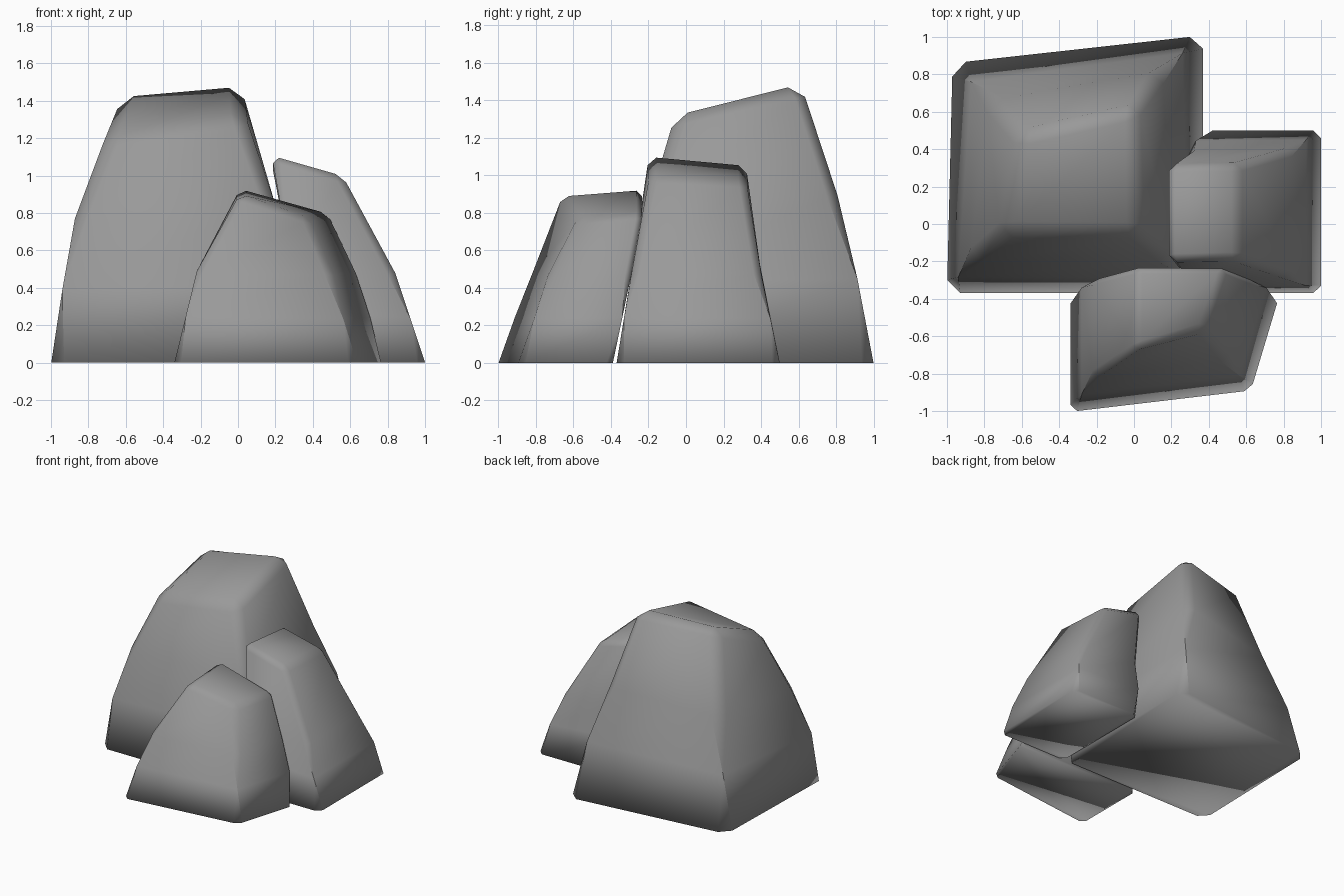
import bpy, bmesh
from mathutils import Vector

if "Cube" in bpy.data.objects:
    bpy.data.objects.remove(bpy.data.objects["Cube"])

stone = bpy.data.materials.new("grey stone")
stone.diffuse_color = (0.32, 0.32, 0.32, 1)
stone.use_nodes = True
stone.node_tree.nodes["Principled BSDF"].inputs["Base Color"].default_value = stone.diffuse_color


def rock(name, base, mid, top, chamfer):
    """Tapering four-sided boulder; corners run front-left, front-right, back-right, back-left."""
    base = [Vector((x, y, 0)) for x, y in base]
    mid = [Vector(p) for p in mid]
    low = [(a + b) / 2 for a, b in zip(base, mid)]
    bm = bmesh.new()
    rings = [[bm.verts.new(p) for p in ring]
             for ring in (base, low, mid, [Vector(p) for p in top])]
    for a, b in zip(rings, rings[1:]):
        for i in range(4):
            j = (i + 1) % 4
            bm.faces.new((a[i], a[j], b[j], b[i]))
    bm.faces.new(rings[-1])
    bm.faces.new(rings[0][::-1])
    # chamfer the upright corners and the top rim
    edges = [bm.edges.get((a[i], b[i])) for a, b in zip(rings, rings[1:]) for i in range(4)]
    edges += [bm.edges.get((rings[-1][i], rings[-1][i - 1])) for i in range(4)]
    bmesh.ops.bevel(bm, geom=edges, offset=chamfer, offset_type='OFFSET',
                    segments=1, profile=0.5, affect='EDGES', clamp_overlap=True)
    bmesh.ops.recalc_face_normals(bm, faces=bm.faces)
    for f in bm.faces:
        f.smooth = True
    mesh = bpy.data.meshes.new(name)
    bm.to_mesh(mesh)
    bm.free()
    mesh.materials.append(stone)
    obj = bpy.data.objects.new(name, mesh)
    bpy.context.collection.objects.link(obj)
    return obj


# tall boulder at the back left
rock("large_rock",
     [(-1, -.37), (.37, -.37), (.37, 1.008), (-.97, .86)],
     [(-.88, -.2, .77), (.2, -.2, .85), (.15, .82, .9), (-.77, .66, .83)],
     [(-.70, -.05, 1.22), (.03, -.06, 1.33), (.02, .63, 1.49), (-.62, .48, 1.45)], .07)

# medium boulder on the right, leaning against the tall one
rock("medium_rock",
     [(.38, -.37), (1, -.37), (1, .5), (.38, .5)],
     [(.28, -.28, .55), (.84, -.29, .48), (.84, .40, .48), (.28, .39, .55)],
     [(.18, -.2, 1.11), (.56, -.19, 1.0), (.56, .32, .97), (.18, .32, 1.06)], .04)

# small boulder in front, leaning back
rock("small_rock",
     [(-.34, -1.004), (.625, -.89), (.775, -.39), (-.34, -.39)],
     [(-.22, -.82, .49), (.5, -.73, .47), (.64, -.29, .48), (-.22, -.29, .49)],
     [(.01, -.67, .90), (.37, -.56, .77), (.49, -.23, .80), (.01, -.23, .93)], .035)
